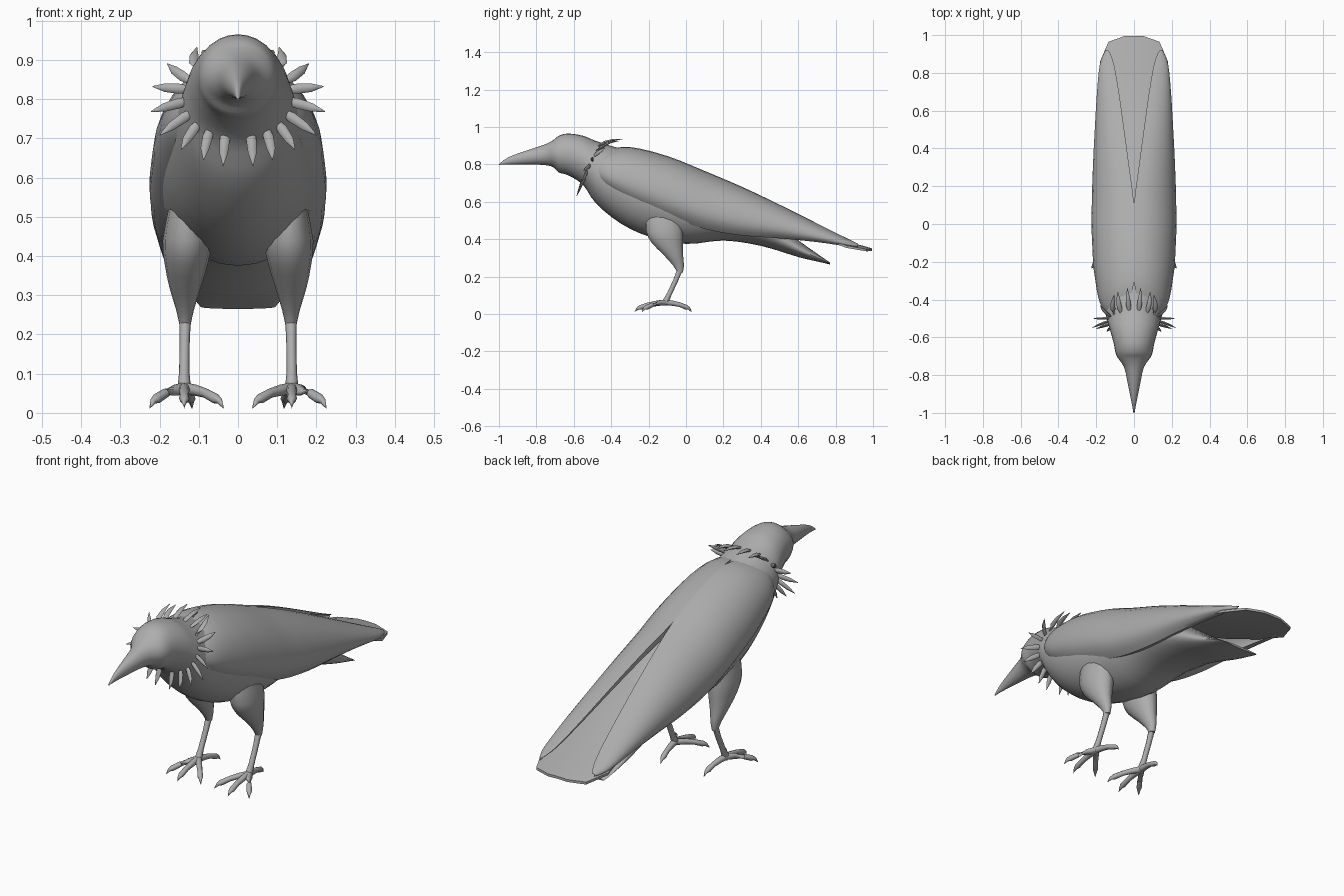
import bpy, bmesh, math
from mathutils import Vector

if "Cube" in bpy.data.objects:
    bpy.data.objects.remove(bpy.data.objects["Cube"])

grey = bpy.data.materials.new("feather_grey")
grey.diffuse_color = (0.42, 0.42, 0.42, 1)
grey.use_nodes = True
grey.node_tree.nodes["Principled BSDF"].inputs["Base Color"].default_value = grey.diffuse_color


def smooth_stations(st, n):
    """Catmull-Rom interpolation through a list of station tuples."""
    out = []
    for i in range(len(st) - 1):
        p0, p1, p2, p3 = st[max(i - 1, 0)], st[i], st[i + 1], st[min(i + 2, len(st) - 1)]
        for k in range(n):
            t = k / n
            out.append([0.5 * (2 * b + (c - a) * t + (2 * a - 5 * b + 4 * c - d) * t * t
                               + (3 * b - a - 3 * c + d) * t ** 3)
                        for a, b, c, d in zip(p0, p1, p2, p3)])
    return out + [list(st[-1])]


def loft(bm, rings):
    """Skin a list of equal rings and cap both ends."""
    vs = [[bm.verts.new(p) for p in r] for r in rings]
    n = len(rings[0])
    for a, b in zip(vs, vs[1:]):
        for i in range(n):
            j = (i + 1) % n
            bm.faces.new((a[i], a[j], b[j], b[i]))
    bm.faces.new(vs[0][::-1])
    bm.faces.new(vs[-1])


def tube(bm, pts, radii, sides=8, flat=1.0):
    """Tapered tube along a path; flat squashes the vertical thickness."""
    pts = [Vector(p) for p in pts]
    rings = []
    for i, (p, r) in enumerate(zip(pts, radii)):
        d = (pts[min(i + 1, len(pts) - 1)] - pts[max(i - 1, 0)]).normalized()
        ref = Vector((0, 1, 0)) if abs(d.y) < 0.8 else Vector((0, 0, 1))
        u = d.cross(ref).normalized()
        v = d.cross(u)
        rings.append([p + r * (u * math.cos(a) + v * flat * math.sin(a))
                      for a in (2 * math.pi * k / sides for k in range(sides))])
    loft(bm, rings)


def finish(name, bm, angle=50):
    bmesh.ops.recalc_face_normals(bm, faces=bm.faces[:])
    me = bpy.data.meshes.new(name)
    bm.to_mesh(me)
    bm.free()
    me.materials.append(grey)
    ob = bpy.data.objects.new(name, me)
    bpy.context.collection.objects.link(ob)
    bpy.ops.object.select_all(action='DESELECT')
    ob.select_set(True)
    bpy.context.view_layer.objects.active = ob
    bpy.ops.object.shade_smooth_by_angle(angle=math.radians(angle))


# Beak, head, body and undertail in one skin: y, top z, bottom z, half width
body = [(-1.0, .802, .798, .003), (-.95, .838, .80, .012), (-.86, .872, .80, .03),
        (-.76, .905, .797, .052), (-.71, .93, .785, .085), (-.68, .953, .757, .098),
        (-.63, .965, .742, .108), (-.55, .953, .69, .13), (-.48, .925, .59, .15),
        (-.35, .885, .485, .175), (-.2, .855, .415, .195), (0, .785, .375, .2),
        (.2, .69, .393, .19), (.4, .55, .365, .165), (.6, .395, .305, .135),
        (.72, .31, .277, .112), (.77, .275, .265, .095)]
bm = bmesh.new()
rings = []
for y, zt, zb, w in smooth_stations(body, 3):
    c, h = (zt + zb) / 2, (zt - zb) / 2
    rings.append([(w * math.cos(a), y, c + h * math.sin(a))
                  for a in (2 * math.pi * k / 28 for k in range(28))])
loft(bm, rings)
finish("body", bm)

# Tail fan: a thin arched plate: y, middle z, half width
tail = [(.12, .65, .07), (.3, .60, .10), (.5, .515, .14), (.7, .44, .168),
        (.86, .388, .18), (.965, .36, .135), (.995, .351, .05)]
bm = bmesh.new()
rings = []
for y, z, w in tail:
    xs = [w * (k / 4 - 1) for k in range(9)]
    top = [(x, y, z - .7 * x * x) for x in xs]
    rings.append(top + [(x, y, zz - .012) for x, y, zz in reversed(top)])
loft(bm, rings)
finish("tail", bm, 30)

# Folded wings: y, inner x, outer x, top z, bottom z
wing = [(-.48, .08, .14, .84, .73), (-.42, .03, .18, .875, .68), (-.3, 0, .205, .893, .61),
        (-.1, 0, .222, .845, .525), (.1, 0, .224, .765, .455), (.3, .025, .218, .68, .42),
        (.5, .052, .208, .585, .405), (.7, .08, .196, .485, .385),
        (.84, .105, .182, .415, .365), (.9, .125, .162, .386, .36), (.92, .138, .15, .375, .362)]
for side, s in (("left", 1), ("right", -1)):
    bm = bmesh.new()
    rings = []
    for y, xi, xo, zt, zb in smooth_stations(wing, 3):
        zc = zb + .3 * (zt - zb)
        shell = []
        for k in range(13):
            a = math.radians(130) * k / 12
            up = (zt - zc) if a < math.pi / 2 else (zc - zb) / .643
            shell.append(((xo - xi) * math.sin(a), up * math.cos(a)))
        inner = [(x * .82, z * .86) for x, z in reversed(shell)]
        rings.append([(s * (max(xi, 0) + x), y, zc + z) for x, z in shell + inner])
    loft(bm, rings)
    finish(side + "_wing", bm)

    # Thigh: z, x, y, radius x, radius y
    thigh = [(.53, .13, -.12, .045, .095), (.44, .13, -.115, .062, .10),
             (.38, .132, -.10, .055, .085), (.32, .135, -.07, .04, .055),
             (.26, .135, -.04, .022, .03), (.222, .135, -.032, .014, .015)]
    bm = bmesh.new()
    loft(bm, [[(s * (x + rx * math.cos(a)), y + ry * math.sin(a), z)
               for a in (2 * math.pi * k / 14 for k in range(14))]
              for z, x, y, rx, ry in smooth_stations(thigh, 2)])
    finish(side + "_thigh", bm)

    # Shank and clawed toes
    bm = bmesh.new()
    tube(bm, [(s * .135, -.03, .245), (s * .136, -.055, .18), (s * .137, -.09, .105),
              (s * .137, -.115, .055)], [.015, .013, .013, .018])
    for dx, dy in ((0, -.165), (.088, -.125), (-.1, -.125), (-.02, .14)):
        path = [(0, .062), (.28, .058), (.55, .05), (.8, .036), (.9, .03), (1, .012)]
        tube(bm, [(s * (.137 + dx * t), -.11 + dy * t, z) for t, z in path],
             [.016, .014, .012, .013, .008, .001])
    finish(side + "_foot", bm)

# Neck ruff of pointed feathers: base then tip, mirrored
ruff = [((.03, -.555, .72), (.038, -.585, .63)), ((.07, -.55, .722), (.088, -.58, .645)),
        ((.10, -.54, .738), (.145, -.57, .672)), ((.118, -.53, .765), (.2, -.555, .708)),
        ((.128, -.515, .795), (.222, -.55, .768)), ((.13, -.50, .825), (.218, -.50, .832)),
        ((.125, -.485, .85), (.18, -.43, .89)), ((.105, -.465, .88), (.105, -.375, .932)),
        ((.07, -.455, .9), (.085, -.36, .925)), ((.025, -.45, .908), (.035, -.34, .935))]
bm = bmesh.new()
for s in (1, -1):
    for base, tip in ruff:
        b, t = (Vector((s * p[0], p[1], p[2])) for p in (base, tip))
        out = Vector((b.x, 0, b.z - .82)).normalized() * .008
        tube(bm, [b - (t - b) * .15, b + (t - b) * .15 + out, b + (t - b) * .55 + out, t],
             [.008, .013, .011, .001], 6, .6)
finish("neck_ruff", bm)
